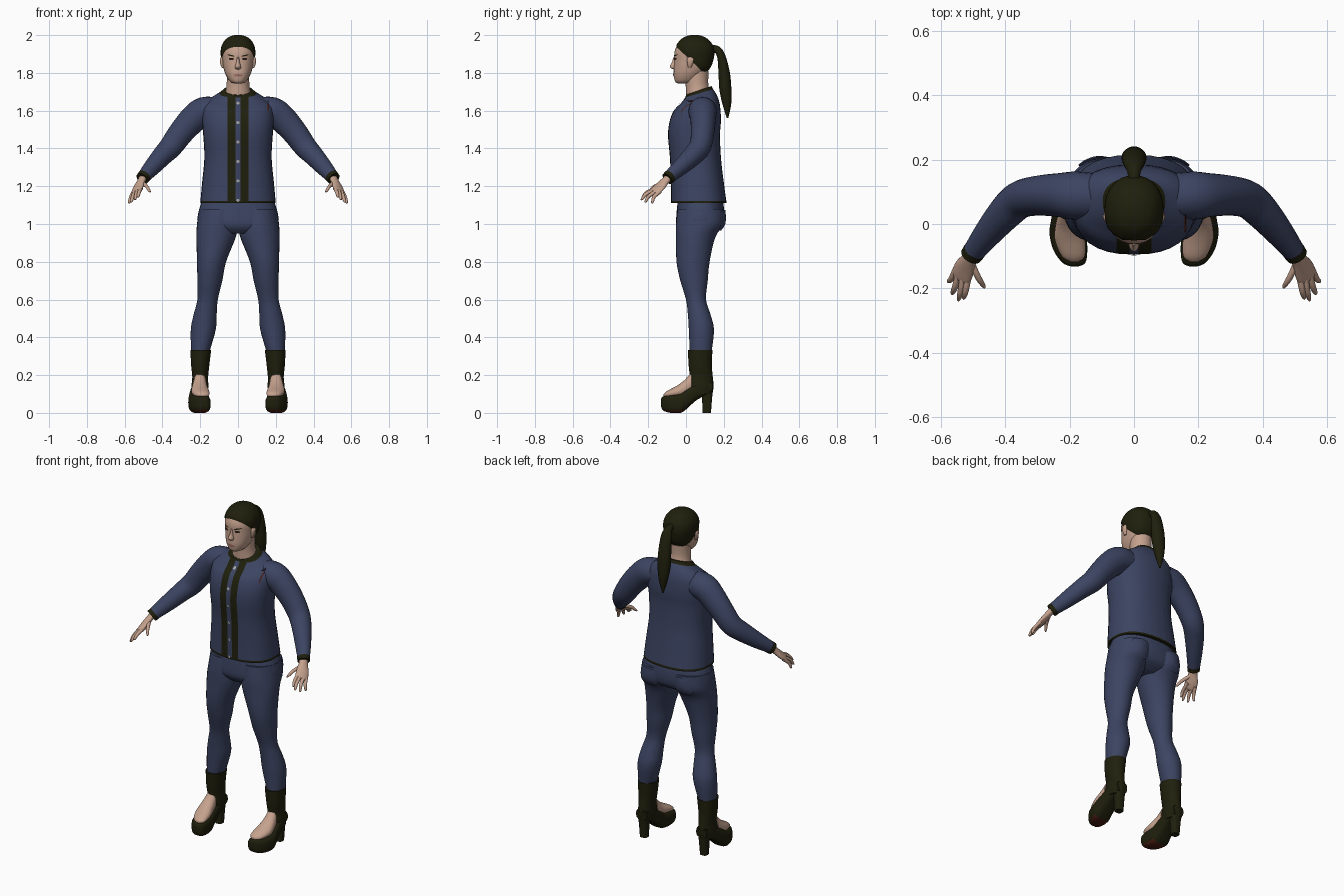
import bpy, bmesh, math
from mathutils import Vector
from mathutils.bvhtree import BVHTree

if "Cube" in bpy.data.objects:
    bpy.data.objects.remove(bpy.data.objects["Cube"])


def material(name, *rgb):
    m = bpy.data.materials.new(name)
    m.use_nodes = True
    color = (*rgb, 1)
    m.diffuse_color = color
    shader = next(n for n in m.node_tree.nodes if n.type == 'BSDF_PRINCIPLED')
    shader.inputs["Base Color"].default_value = color
    shader.inputs["Roughness"].default_value = 0.8
    return m


NAVY = material("navy cloth", .045, .058, .122)
DARK = material("dark olive", .014, .014, .004)
SKIN = material("skin", .56, .36, .27)
LIPS = material("lips", .36, .16, .13)
EYES = material("eye brown", .02, .01, .007)
METAL = material("button grey", .42, .4, .38)
RED = material("dark red", .07, .012, .006)


def smooth_rows(rows, steps):
    """Catmull-Rom interpolation between rows of numbers."""
    out = []
    for i in range(len(rows) - 1):
        quad = [rows[max(i - 1, 0)], rows[i], rows[i + 1], rows[min(i + 2, len(rows) - 1)]]
        for s in range(steps):
            t = s / steps
            out.append([b + t * ((c - a) / 2 + t * (a - 2.5 * b + 2 * c - d / 2
                        + t * (1.5 * (b - c) + (d - a) / 2))) for a, b, c, d in zip(*quad)])
    return out + [list(rows[-1])]


def loop(center, u, v, power=2, segs=32):
    """Superellipse ring around a centre, spanned by two vectors."""
    def shape(w):
        return math.copysign(abs(w) ** (2 / power), w)
    angles = [2 * math.pi * k / segs for k in range(segs)]
    return [center + u * shape(math.cos(a)) + v * shape(math.sin(a)) for a in angles]


def skin_over(rings):
    bm = bmesh.new()
    vs = [[bm.verts.new(p) for p in ring] for ring in rings]
    n = len(vs[0])
    for a, b in zip(vs, vs[1:]):
        for k in range(n):
            bm.faces.new((a[k], a[(k + 1) % n], b[(k + 1) % n], b[k]))
    bm.faces.new(vs[0])
    bm.faces.new(vs[-1])
    bmesh.ops.recalc_face_normals(bm, faces=bm.faces)
    return bm


def upright(rows, power=2, steps=4):
    """Rows of height, centre x, front y, back y, half width."""
    return skin_over([loop(Vector((x, (f + b) / 2, z)), Vector((w, 0, 0)),
                           Vector((0, (b - f) / 2, 0)), power)
                      for z, x, f, b, w in smooth_rows(rows, steps)])


def lengthwise(rows, power=2.5, steps=4):
    """Rows of y, centre x, bottom z, top z, half width."""
    return skin_over([loop(Vector((x, y, (lo + hi) / 2)), Vector((w, 0, 0)),
                           Vector((0, 0, (hi - lo) / 2)), power)
                      for y, x, lo, hi, w in smooth_rows(rows, steps)])


def tube(rows, side=(0, 1, 0), steps=4, segs=24):
    """Rows of x, y, z, radius along side, radius across it."""
    rows = smooth_rows(rows, steps)
    pts = [Vector(r[:3]) for r in rows]
    rings = []
    for i, r in enumerate(rows):
        t = (pts[min(i + 1, len(pts) - 1)] - pts[max(i - 1, 0)]).normalized()
        u = Vector(side)
        u = (u - t * u.dot(t)).normalized()
        rings.append(loop(pts[i], u * r[3], t.cross(u) * r[4], segs=segs))
    return skin_over(rings)


def cut(bm, co, no):
    bmesh.ops.bisect_plane(bm, geom=bm.verts[:] + bm.edges[:] + bm.faces[:],
                           plane_co=co, plane_no=no)


def finish(name, bm, *mats, mirror=False):
    me = bpy.data.meshes.new(name)
    for f in bm.faces:
        f.smooth = True
    bm.to_mesh(me)
    bm.free()
    me.set_sharp_from_angle(angle=math.radians(50))
    for m in mats:
        me.materials.append(m)
    ob = bpy.data.objects.new(name, me)
    bpy.context.scene.collection.objects.link(ob)
    if mirror:
        ob.modifiers.new("mirror", 'MIRROR').use_mirror_merge = False


def decal(name, tree, x, z, w, h, mat, tilt=0, back=False, power=2, lift=.003, mirror=False):
    """Thin patch laid on a surface, seen from the front or the back."""
    d = -1 if back else 1
    u = Vector((math.cos(tilt), 0, math.sin(tilt)))
    v = Vector((-u.z, 0, u.x))
    rings = [loop(Vector((x, 0, z)), u * w * s, v * h * s, power, 20) for s in (.02, .35, .7, 1)]
    for ring in rings:
        for p in ring:
            hit = tree.ray_cast(Vector((p.x, -d, p.z)), Vector((0, d, 0)))[0]
            p.y = (hit.y if hit else 0) - d * lift
    bm = skin_over(rings)
    bm.faces.ensure_lookup_table()
    bmesh.ops.delete(bm, geom=[bm.faces[-1]], context='FACES_ONLY')
    for f in bm.faces:
        f.normal_update()
        if f.normal.y * d > 0:
            f.normal_flip()
    finish(name, bm, mat, mirror=mirror)


# Jacket body with cut-in placket bands, hem and collar trim
bm = upright([(1.11, 0, -.08, .215, .2), (1.22, 0, -.08, .2, .19), (1.35, 0, -.085, .185, .178),
              (1.47, 0, -.095, .18, .184), (1.55, 0, -.085, .185, .19), (1.62, 0, -.055, .18, .184),
              (1.66, 0, -.025, .165, .15), (1.69, 0, -.005, .145, .1), (1.708, 0, 0, .135, .078)], 2.4)
for x in (-.055, -.014, .014, .055):
    cut(bm, (x, 0, 0), (1, 0, 0))
for z in (1.122, 1.692):
    cut(bm, (0, 0, z), (0, 0, 1))
for f in bm.faces:
    c = f.calc_center_median()
    band = .014 < abs(c.x) < .055 and c.y < .04
    f.material_index = int(band or c.z < 1.122 or c.z > 1.692)
for v in bm.verts:
    v.co.z += max(v.co.z - 1.6, 0) * 3.2 * (v.co.y - .07)
bm.normal_update()
jacket = BVHTree.FromBMesh(bm)
finish("jacket_body", bm, NAVY, DARK)
for i in range(6):
    decal("button", jacket, 0, 1.125 + i * .103, .008, .008, METAL, lift=.006)
decal("shoulder_mark", jacket, .16, 1.62, .003, .035, RED)

# Sleeves and cuffs
finish("sleeve", tube([(.1, .085, 1.6, .07, .07), (.18, .088, 1.595, .075, .077),
                       (.235, .09, 1.557, .068, .074), (.3, .088, 1.485, .062, .067),
                       (.355, .075, 1.41, .058, .061), (.4, .035, 1.362, .054, .054),
                       (.455, -.03, 1.3, .043, .045), (.503, -.093, 1.246, .032, .034)]),
       NAVY, mirror=True)
finish("cuff", tube([(.496, -.084, 1.253, .035, .037), (.507, -.099, 1.24, .033, .035)]),
       DARK, mirror=True)

# Hands: palm, four fingers and thumb
finish("palm", tube([(.5, -.088, 1.25, .024, .02), (.512, -.11, 1.228, .025, .018),
                     (.528, -.14, 1.195, .035, .016), (.538, -.168, 1.172, .033, .012),
                     (.54, -.176, 1.165, .02, .006)], (.043, .03, -.02)), SKIN, mirror=True)
FINGERS = {"index_finger": ((.516, -.165, 1.182), (.53, -.235, 1.142)),
           "middle_finger": ((.532, -.168, 1.176), (.546, -.24, 1.128)),
           "ring_finger": ((.547, -.16, 1.167), (.566, -.22, 1.115)),
           "little_finger": ((.556, -.145, 1.162), (.578, -.182, 1.11)),
           "thumb": ((.505, -.12, 1.215), (.464, -.2, 1.17))}
for name, (base, tip) in FINGERS.items():
    a, b = Vector(base), Vector(tip)
    bend = Vector((0, -.006, .007))
    stops = ((a - (b - a) * .2, .011), (a.lerp(b, .5) + bend, .0095),
             (a.lerp(b, .88), .007), (b, .002))
    finish(name, tube([(*p, r, r) for p, r in stops], (1, .3, 0), 3, 12), SKIN, mirror=True)

# Trousers: hips, legs and back pockets
bm = upright([(1.15, 0, -.04, .19, .18), (1.06, 0, -.05, .203, .21), (.99, 0, -.05, .19, .205),
              (.95, 0, -.02, .13, .1)], 2.3)
finish("trouser_hips", bm, NAVY)
bm = upright([(1.08, .1, -.045, .2, .106), (1, .109, -.053, .2, .108), (.93, .116, -.053, .155, .104),
              (.8, .14, -.05, .125, .077), (.7, .149, -.03, .115, .066), (.6, .161, 0, .106, .054),
              (.52, .174, .01, .13, .061), (.44, .184, .015, .148, .066), (.32, .2, .02, .135, .048)])
legs = BVHTree.FromBMesh(bm)
finish("trouser_leg", bm, NAVY, mirror=True)
decal("back_pocket", legs, .115, 1.02, .058, .055, NAVY, back=True, power=4, lift=.009, mirror=True)

# Ankle boots with block heel and platform sole, bare instep
finish("boot_shaft", upright([(.332, .197, .01, .14, .055), (.25, .2, .014, .137, .048),
                              (.19, .2, .02, .142, .042), (.14, .202, .01, .146, .045),
                              (.1, .203, .02, .14, .042)]), DARK, mirror=True)
finish("boot_heel", upright([(0, .2, .088, .132, .022), (.1, .2, .082, .14, .028),
                             (.16, .2, .06, .146, .037)], 3), DARK, mirror=True)
bm = lengthwise([(-.132, .184, .035, .075, .012), (-.12, .187, .012, .088, .036),
                 (-.08, .198, 0, .096, .053), (-.03, .206, 0, .105, .057),
                 (0, .207, .018, .125, .053), (.06, .204, .07, .155, .045),
                 (.14, .2, .11, .17, .034)], 3)
bm.normal_update()
for f in bm.faces:
    f.material_index = int(f.normal.z < -.6 and f.calc_center_median().y < -.02)
finish("platform_sole", bm, DARK, RED, mirror=True)
finish("foot", lengthwise([(-.118, .186, .085, .1, .012), (-.1, .189, .08, .116, .036),
                           (-.05, .199, .08, .143, .047), (-.01, .203, .08, .172, .042),
                           (.03, .202, .09, .215, .034)], 2), SKIN, mirror=True)

# Neck and head, with the hair cap split off by a tilted plane
finish("neck", upright([(1.64, 0, .005, .14, .085), (1.69, 0, 0, .132, .069),
                        (1.74, 0, -.002, .118, .06), (1.81, 0, -.01, .12, .06)]), SKIN)
bm = upright([(1.745, 0, -.045, .03, .022), (1.755, 0, -.058, .055, .043),
              (1.79, 0, -.065, .09, .065), (1.83, 0, -.064, .125, .078),
              (1.87, 0, -.062, .14, .084), (1.91, 0, -.061, .146, .087),
              (1.945, 0, -.047, .138, .081), (1.975, 0, -.022, .112, .061),
              (1.99, 0, .005, .085, .036), (1.996, 0, .03, .06, .013)], 2.2)
face = BVHTree.FromBMesh(bm)
slope = Vector((0, .95, 1)).normalized()
start = Vector((0, 0, 1.89))
cut(bm, start, slope)
bm.normal_update()
for f in bm.faces:
    f.material_index = int((f.calc_center_median() - start).dot(slope) > 0)
for v in bm.verts:
    if (v.co - start).dot(slope) > .002:
        v.co += v.normal * .005
finish("head_and_hair", bm, SKIN, DARK)
finish("ear", upright([(1.825, .078, .012, .026, .006), (1.845, .084, .008, .035, .009),
                       (1.87, .086, .006, .042, .01), (1.885, .084, .014, .034, .005)]),
       SKIN, mirror=True)
finish("nose", upright([(1.885, 0, -.066, -.04, .006), (1.855, 0, -.075, -.04, .01),
                        (1.835, 0, -.086, -.04, .015), (1.824, 0, -.078, -.04, .015),
                        (1.817, 0, -.064, -.04, .008)]), SKIN)
decal("eye", face, .035, 1.874, .014, .006, EYES, mirror=True)
decal("eyebrow", face, .037, 1.892, .021, .0035, DARK, .25, mirror=True)
decal("lips", face, 0, 1.787, .024, .007, LIPS)

# Ponytail
finish("ponytail", tube([(0, .12, 1.925, .02, .02), (0, .16, 1.925, .02, .02),
                         (0, .186, 1.89, .032, .022), (0, .202, 1.8, .038, .03),
                         (0, .208, 1.72, .038, .032), (0, .216, 1.64, .026, .024),
                         (0, .22, 1.56, .004, .004)], (1, 0, 0)), DARK)
